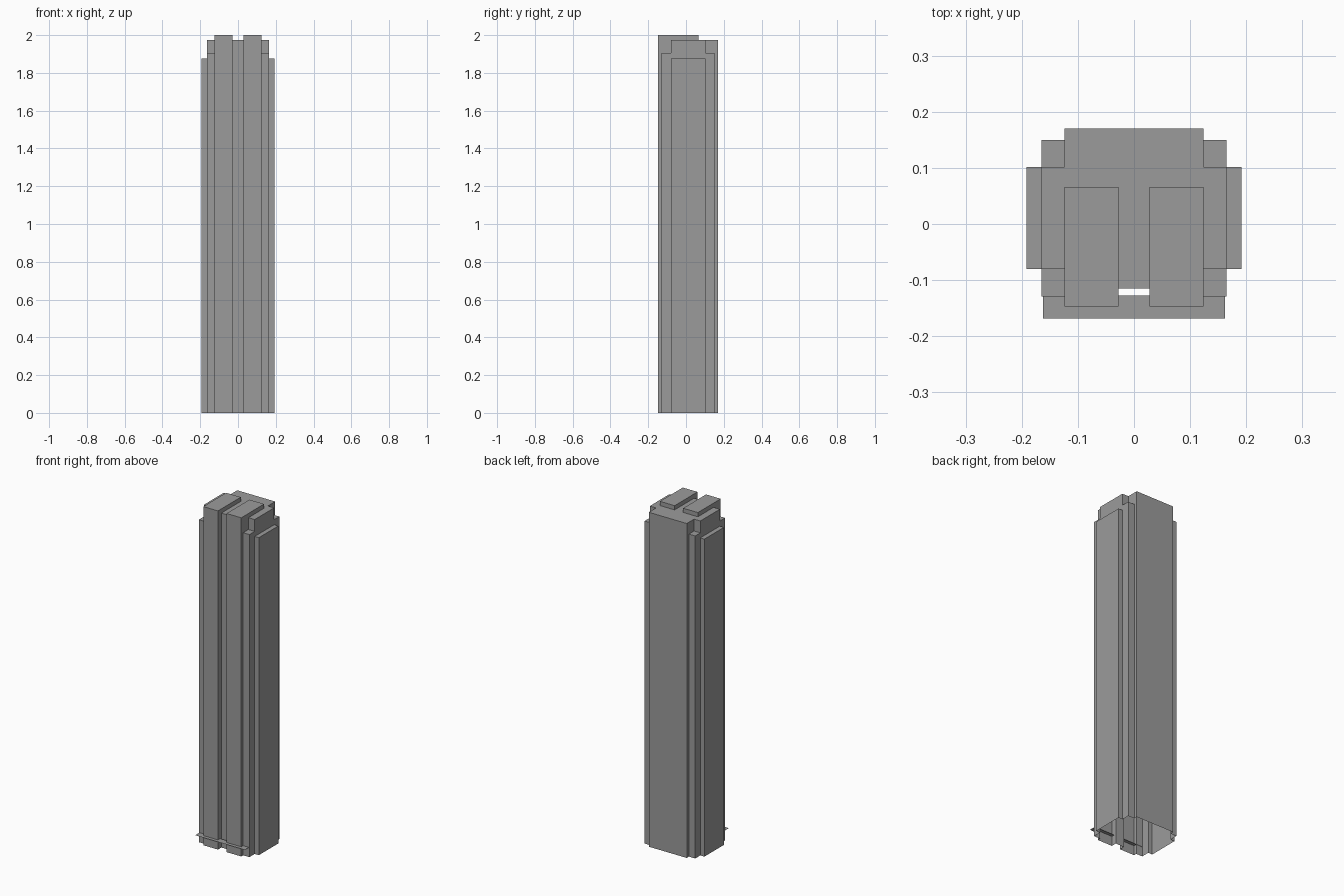
import bpy, bmesh, math

if "Cube" in bpy.data.objects:
    bpy.data.objects.remove(bpy.data.objects["Cube"])

# Dark grey facade colour
grey = bpy.data.materials.new("dark_grey")
grey.diffuse_color = (0.33, 0.33, 0.33, 1)
grey.use_nodes = True
grey.node_tree.nodes["Principled BSDF"].inputs["Base Color"].default_value = grey.diffuse_color


def box(name, x0, x1, y0, y1, top):
    """Box standing on the ground."""
    bm = bmesh.new()
    bmesh.ops.create_cube(bm, size=1)
    for v in bm.verts:
        v.co.x = x1 if v.co.x > 0 else x0
        v.co.y = y1 if v.co.y > 0 else y0
        v.co.z = top if v.co.z > 0 else 0
    me = bpy.data.meshes.new(name)
    bm.to_mesh(me)
    bm.free()
    me.materials.append(grey)
    ob = bpy.data.objects.new(name, me)
    bpy.context.collection.objects.link(ob)
    return ob


# Stepped building volumes: central core, cross block, corner steps, side wings, front piers
shell = box("tower_shell", -0.124, 0.124, -0.115, 0.17, 1.975)
parts = [
    box("cross_block", -0.165, 0.165, -0.08, 0.102, 1.975),
    box("side_wings", -0.192, 0.192, -0.08, 0.102, 1.875),
]
for s in (-1, 1):
    xa, xb = sorted((s * 0.08, s * 0.165))
    parts.append(box("corner_step", xa, xb, -0.129, 0.15, 1.905))
    xa, xb = sorted((s * 0.028, s * 0.124))
    parts.append(box("front_pier", xa, xb, -0.147, 0.066, 2.0))

# Join the volumes into one clean skin
bpy.context.view_layer.objects.active = shell
for p in parts:
    mod = shell.modifiers.new("join", 'BOOLEAN')
    mod.operation = 'UNION'
    mod.solver = 'EXACT'
    mod.object = p
    bpy.ops.object.modifier_apply(modifier=mod.name)
for p in parts:
    bpy.data.objects.remove(p)

# Open the underside and merge coplanar faces
bm = bmesh.new()
bm.from_mesh(shell.data)
bmesh.ops.remove_doubles(bm, verts=bm.verts, dist=1e-5)
floor = [f for f in bm.faces if all(v.co.z < 1e-4 for v in f.verts)]
bmesh.ops.delete(bm, geom=floor, context='FACES')
bmesh.ops.dissolve_limit(bm, angle_limit=math.radians(1),
                         verts=bm.verts, edges=bm.edges)
bm.to_mesh(shell.data)
bm.free()

# Thin entrance canopy across the front
bpy.ops.mesh.primitive_plane_add(size=1, location=(0, -0.1475, 0.057))
canopy = bpy.context.object
canopy.name = "entrance_canopy"
canopy.scale = (0.324, 0.041, 1)
canopy.data.materials.append(grey)
